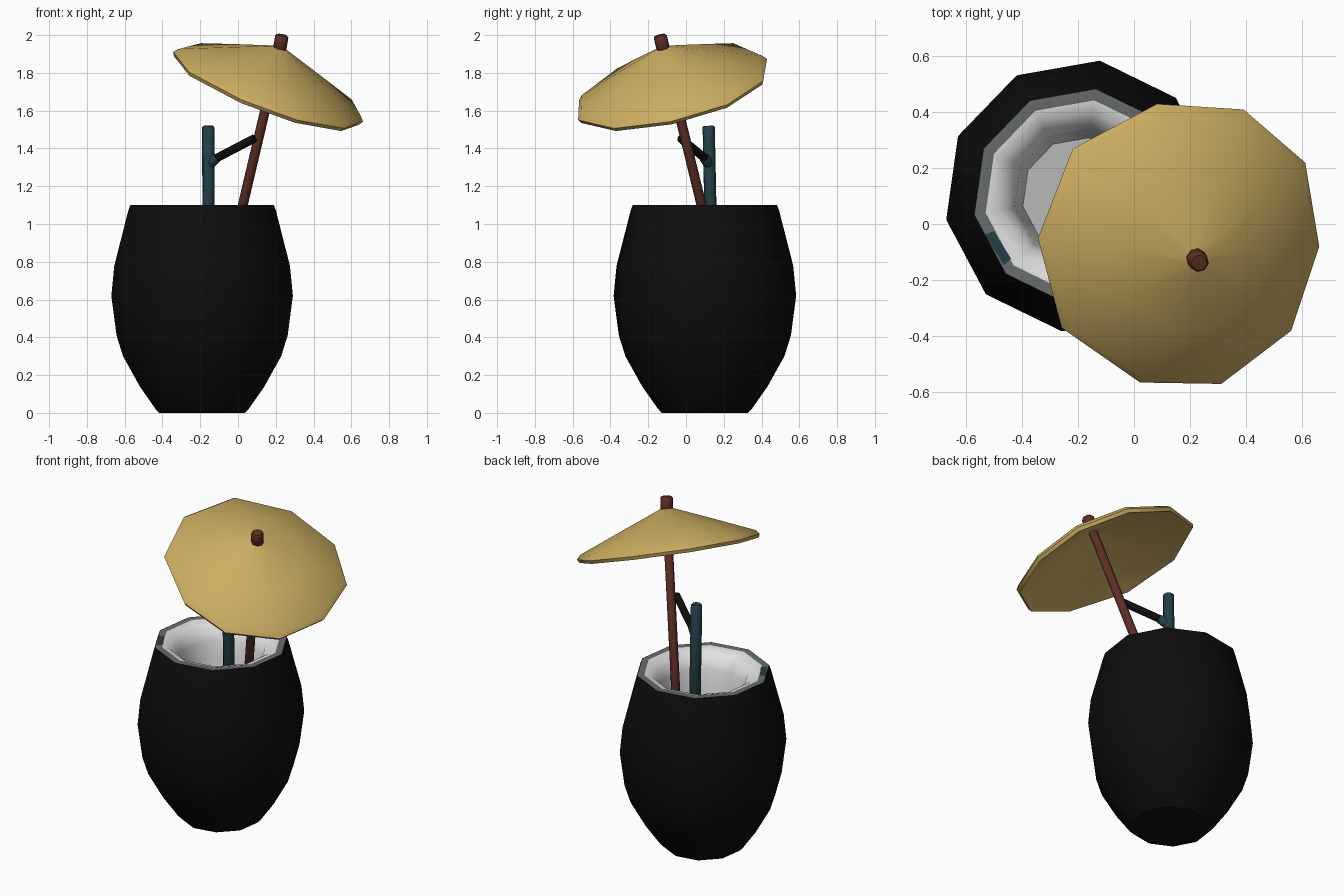
import bpy, bmesh, math
from mathutils import Vector

if "Cube" in bpy.data.objects:
    bpy.data.objects.remove(bpy.data.objects["Cube"])

CX, CY = -0.19, 0.10          # cup axis
SIDES, TURN = 10, math.radians(10)


def material(name, rgb):
    m = bpy.data.materials.new(name)
    m.diffuse_color = (*rgb, 1)
    m.use_nodes = True
    m.node_tree.nodes["Principled BSDF"].inputs["Base Color"].default_value = m.diffuse_color
    return m


BLACK = material("shell black", (0.004, 0.004, 0.004))
GREY = material("rim grey", (0.14, 0.15, 0.15))
WHITE = material("flesh white", (0.75, 0.75, 0.75))
PALE = material("drink pale grey", (0.48, 0.48, 0.48))
GOLD = material("canopy gold", (0.60, 0.42, 0.12))
BROWN = material("stick brown", (0.11, 0.028, 0.018))
TEAL = material("straw teal", (0.016, 0.05, 0.06))


def finish(name, bm, mats, angle=40):
    bmesh.ops.recalc_face_normals(bm, faces=bm.faces)
    me = bpy.data.meshes.new(name)
    bm.to_mesh(me)
    bm.free()
    ob = bpy.data.objects.new(name, me)
    bpy.context.collection.objects.link(ob)
    for m in mats:
        me.materials.append(m)
    bpy.ops.object.select_all(action='DESELECT')
    ob.select_set(True)
    bpy.context.view_layer.objects.active = ob
    bpy.ops.object.shade_smooth_by_angle(angle=math.radians(angle))
    return ob


def ring(bm, r, z, n=SIDES):
    return [bm.verts.new((CX + r * math.cos(TURN + i * math.tau / n),
                          CY + r * math.sin(TURN + i * math.tau / n), z))
            for i in range(n)]


def rod(name, a, b, r, mat, n=8):
    """Round bar between two points, with slightly bevelled ends."""
    a, b = Vector(a), Vector(b)
    d = (b - a).normalized()
    q = d.to_track_quat('Z', 'Y')
    bm = bmesh.new()
    rings = []
    for p, k in ((a, 0.8), (a + d * 0.008, 1), (b - d * 0.008, 1), (b, 0.8)):
        rings.append([bm.verts.new(p + q @ Vector((r * k * math.cos(t), r * k * math.sin(t), 0)))
                      for t in (i * math.tau / n for i in range(n))])
    for lo, hi in zip(rings, rings[1:]):
        for i in range(n):
            bm.faces.new((lo[i], lo[(i + 1) % n], hi[(i + 1) % n], hi[i]))
    bm.faces.new(rings[0])
    bm.faces.new(rings[-1])
    return finish(name, bm, [mat], 50)


# Cup: one lathe profile, (radius, height, colour index of the band that ends there)
profile = [(0.23, 0, 0), (0.25, 0.02, 0), (0.335, 0.14, 0), (0.425, 0.30, 0),
           (0.46, 0.41, 0), (0.488, 0.62, 0), (0.472, 0.78, 0), (0.397, 1.07, 0),
           (0.386, 1.10, 0), (0.345, 1.10, 1), (0.30, 1.085, 2), (0.26, 1.05, 2),
           (0.24, 1.0, 2), (0.225, 0.90, 2), (0.21, 0.80, 2)]
bm = bmesh.new()
rings = [ring(bm, r, z) for r, z, _ in profile]
for lo, hi, (_, _, mi) in zip(rings, rings[1:], profile[1:]):
    for i in range(SIDES):
        j = (i + 1) % SIDES
        bm.faces.new((lo[i], lo[j], hi[j], hi[i])).material_index = mi
bm.faces.new(rings[0]).material_index = 0
bm.faces.new(rings[-1]).material_index = 3
finish("coconut_cup", bm, [BLACK, GREY, WHITE, PALE])

# Small teal patch on the rim
bm = bmesh.new()
pts = [(r, math.radians(a)) for r, a in ((0.335, 202), (0.37, 202), (0.37, 222), (0.335, 222))]
bm.faces.new([bm.verts.new((CX + r * math.cos(a), CY + r * math.sin(a), 1.103)) for r, a in pts])
finish("rim_patch", bm, [TEAL])

# Straw with its side branch
rod("straw", (-0.155, 0.135, 0.80), (-0.158, 0.12, 1.52), 0.033, TEAL)
rod("branch_joint", (-0.155, 0.125, 1.31), (-0.11, 0.095, 1.355), 0.028, TEAL)
rod("branch", (-0.13, 0.11, 1.34), (0.09, -0.03, 1.455), 0.023, BLACK)

# Parasol stick and its cap
rod("parasol_stick", (-0.045, 0.155, 0.80), (0.225, -0.125, 1.95), 0.026, BROWN)
rod("parasol_cap", (0.218, -0.117, 1.91), (0.233, -0.138, 2.0), 0.036, BROWN)

# Parasol canopy: tilted ten-sided cone with a rolled lip
rim = [(0.08, 0.43), (0.39, 0.41), (0.61, 0.22), (0.66, -0.08), (0.56, -0.38),
       (0.31, -0.57), (0.02, -0.565), (-0.26, -0.37), (-0.345, -0.05), (-0.22, 0.27)]
centre = Vector((0.16, -0.07, 1.72))
normal = Vector((0.36, -0.24, 1)).normalized()
apex = Vector((0.23, -0.125, 1.945))
bm = bmesh.new()
edge = [Vector((x, y, 1.72 - 0.36 * (x - 0.16) + 0.24 * (y + 0.07))) for x, y in rim]


def loop(f):
    return [bm.verts.new(f(p)) for p in edge]


layers = [loop(lambda p: apex.lerp(p, 0.06)),
          loop(lambda p: apex.lerp(p, 0.55) + normal * 0.012),
          loop(lambda p: centre.lerp(p, 0.96) + normal * 0.03),
          loop(lambda p: p + normal * 0.005),
          loop(lambda p: centre.lerp(p, 0.98) - normal * 0.015),
          loop(lambda p: centre.lerp(p, 0.92) - normal * 0.002),
          loop(lambda p: (apex - normal * 0.04).lerp(p, 0.06))]
for a, b in zip(layers, layers[1:]):
    for i in range(len(rim)):
        j = (i + 1) % len(rim)
        bm.faces.new((a[i], a[j], b[j], b[i]))
bm.faces.new(layers[0])
bm.faces.new(layers[-1])
finish("parasol_canopy", bm, [GOLD], 50)
